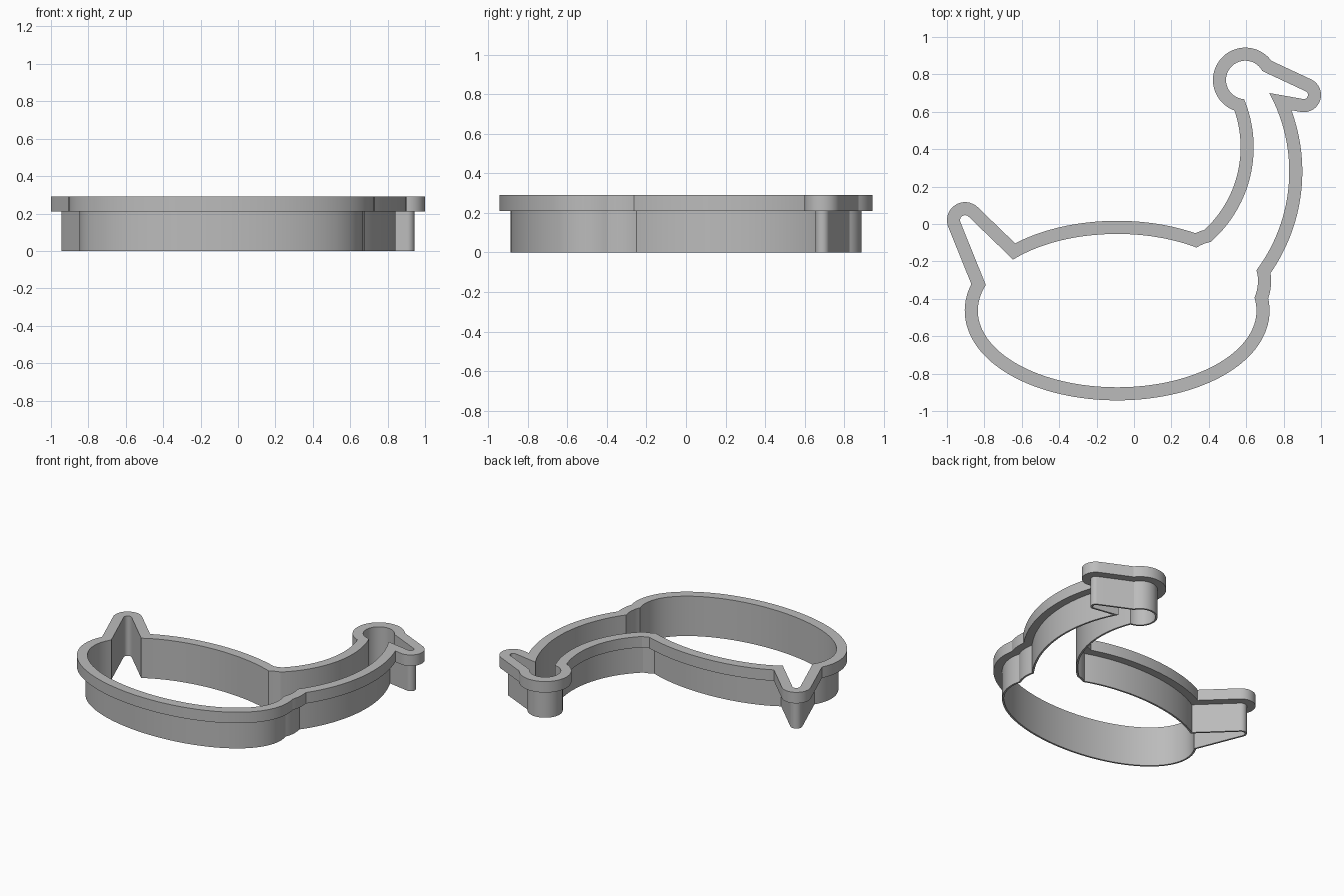
import bpy, bmesh, math
from math import cos, sin, radians
from mathutils import Vector
from mathutils.geometry import intersect_line_line_2d

if "Cube" in bpy.data.objects:
    bpy.data.objects.remove(bpy.data.objects["Cube"])

# Offsets from the hole edge, and heights
WALL, RIM = 0.013, 0.07
RIM_BOTTOM, TOP = 0.21, 0.29
SAMPLES = 90


# Each outline piece is a function of position u (0..1) and outward offset d
def arc(cx, cy, rx, ry, start, end, n, side=1):
    def point(u, d):
        t = radians(start + (end - start) * u)
        normal = Vector((cos(t) / rx, sin(t) / ry)).normalized()
        return Vector((cx + rx * cos(t), cy + ry * sin(t))) + normal * d * side
    return point, n


def line(a, b, n=6):
    a, b = Vector(a), Vector(b)
    run = (b - a).normalized()
    normal = Vector((-run.y, run.x))
    return lambda u, d: a.lerp(b, u) + normal * d, n


def rounded_tip(cx, cy, r, first, last, len_in, len_out):
    """Straight edge, rounded end and straight edge, all tangent."""
    def at(deg, along):
        t = radians(deg)
        return (cx + r * cos(t) + along * sin(t), cy + r * sin(t) - along * cos(t))
    return [line(at(first, -len_in), at(first, 0)),
            arc(cx, cy, r, r, first, last, 16),
            line(at(last, 0), at(last, len_out))]


body = (-0.09, -0.463, 0.745, 0.41)
neck_base = (0.45, -0.305, 0.213, 0.213)

# Outline, clockwise from the back; pieces overlap and are trimmed where they meet
pieces = [
    arc(*body, 142, 52, 36),                            # back
    arc(*neck_base, 140, 85, 6),                        # neck base, rear
    arc(-0.03, 0.41, 0.67, 0.67, -54, 28, 28, -1),      # neck, rear
    arc(0.595, 0.77, 0.103, 0.103, 285, 5, 40),         # head
    *rounded_tip(0.908, 0.69, 0.022, 65, -100, 0.30, 0.20),   # beak
    arc(-0.05, 0.28, 0.88, 0.88, 32, -42, 32),          # neck, front
    arc(*neck_base, 30, -40, 8),                        # neck base, front
    arc(*body, 20, -207, 80),                           # belly
    *rounded_tip(-0.903, 0.02, 0.027, 202, 46, 0.44, 0.40),   # tail
]


def meeting(f, g, d):
    """Positions on f and g where their offset curves cross."""
    if (f(1, d) - g(0, d)).length < 1e-4:
        return 1, 0
    pf = [f(i / SAMPLES, d) for i in range(SAMPLES + 1)]
    pg = [g(i / SAMPLES, d) for i in range(SAMPLES + 1)]
    for i in range(SAMPLES):
        for j in range(SAMPLES):
            hit = intersect_line_line_2d(pf[i], pf[i + 1], pg[j], pg[j + 1])
            if hit:
                a = (hit - pf[i]).length / (pf[i + 1] - pf[i]).length
                b = (hit - pg[j]).length / (pg[j + 1] - pg[j]).length
                return (i + a) / SAMPLES, (j + b) / SAMPLES
    return 1, 0


def outline(d):
    count = len(pieces)
    joints = [meeting(pieces[k][0], pieces[(k + 1) % count][0], d) for k in range(count)]
    points = []
    for k, (f, n) in enumerate(pieces):
        u0, u1 = joints[k - 1][1], joints[k][0]
        points += [f(u0 + (u1 - u0) * i / n, d) for i in range(n)]
    return points


# Sweep the stepped cross-section round the outline
hole, wall, rim = outline(0), outline(WALL), outline(RIM)
section = [(hole, 0), (wall, 0), (wall, RIM_BOTTOM), (rim, RIM_BOTTOM), (rim, TOP), (hole, TOP)]
bm = bmesh.new()
rings = [[bm.verts.new((p.x, p.y, z)) for p in loop] for loop, z in section]
for k, ring in enumerate(rings):
    following = rings[(k + 1) % len(rings)]
    for i in range(len(ring)):
        j = (i + 1) % len(ring)
        bm.faces.new((ring[i], ring[j], following[j], following[i]))
bmesh.ops.recalc_face_normals(bm, faces=bm.faces)
mesh = bpy.data.meshes.new("bird_cutter")
bm.to_mesh(mesh)
bm.free()

# Plain grey plastic
grey = bpy.data.materials.new("grey_plastic")
grey.use_nodes = True
colour = (0.5, 0.5, 0.5, 1)
grey.diffuse_color = colour
grey.node_tree.nodes["Principled BSDF"].inputs["Base Color"].default_value = colour
mesh.materials.append(grey)

cutter = bpy.data.objects.new("bird_cutter", mesh)
bpy.context.collection.objects.link(cutter)
bpy.context.view_layer.objects.active = cutter
cutter.select_set(True)
bpy.ops.object.shade_smooth_by_angle(angle=radians(25))
